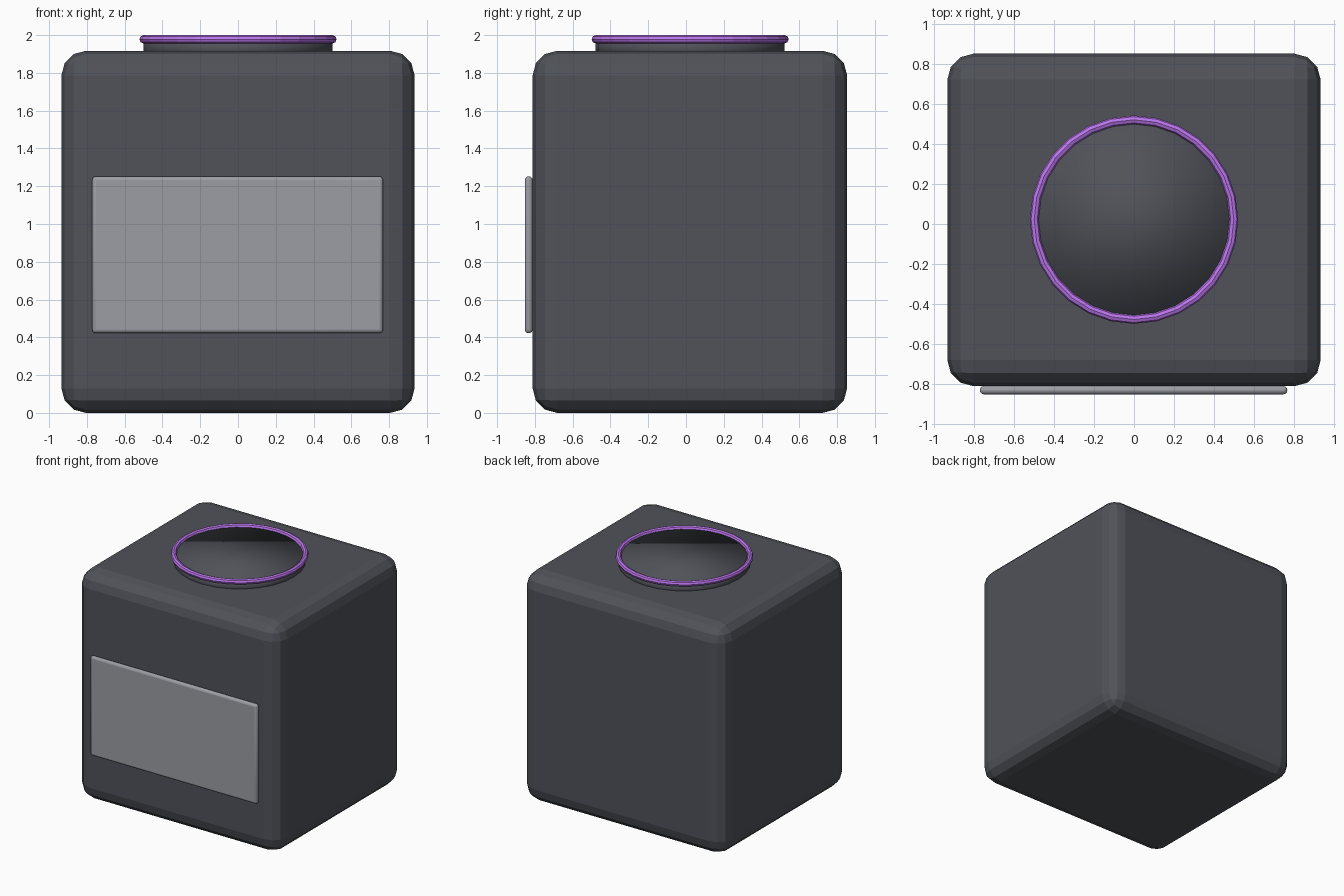
import bpy, math

if "Cube" in bpy.data.objects:
    bpy.data.objects.remove(bpy.data.objects["Cube"])


def material(name, rgb):
    mat = bpy.data.materials.new(name)
    mat.diffuse_color = (*rgb, 1)
    mat.use_nodes = True
    mat.node_tree.nodes["Principled BSDF"].inputs["Base Color"].default_value = mat.diffuse_color
    return mat


def rounded_box(name, lo, hi, bevel, segments, mat):
    size = [b - a for a, b in zip(lo, hi)]
    bpy.ops.mesh.primitive_cube_add(size=1, location=[(a + b) / 2 for a, b in zip(lo, hi)])
    ob = bpy.context.object
    ob.name = name
    ob.scale = size
    bpy.ops.object.transform_apply(location=False, rotation=False, scale=True)
    mod = ob.modifiers.new("Bevel", "BEVEL")
    mod.width = bevel
    mod.segments = segments
    ob.data.materials.append(mat)
    return ob


dark = material("dark_grey", (0.08, 0.085, 0.1))
light = material("light_grey", (0.33, 0.34, 0.37))
purple = material("purple", (0.5, 0.18, 0.85))

SIDES = 28
NECK_Y = 0.022

# Body and front label plate
rounded_box("body", (-0.935, -0.812, 0), (0.935, 0.853, 1.917), 0.13, 3, dark)
plate = rounded_box("label_plate", (-0.772, -0.853, 0.422), (0.768, -0.812, 1.252), 0.019, 3, light)
bpy.context.view_layer.objects.active = plate
bpy.ops.object.shade_smooth_by_angle(angle=math.radians(40))

# Short neck disc on the top
bpy.ops.mesh.primitive_cylinder_add(vertices=SIDES, radius=0.5, depth=0.098,
                                    location=(0, NECK_Y, 1.929))
neck = bpy.context.object
neck.name = "neck"
neck.data.materials.append(dark)
bpy.ops.object.shade_smooth()

# Coloured rim ring
bpy.ops.mesh.primitive_torus_add(major_segments=SIDES, minor_segments=8,
                                 major_radius=0.5, minor_radius=0.022,
                                 location=(0, NECK_Y, 1.978))
rim = bpy.context.object
rim.name = "rim"
rim.data.materials.append(purple)
